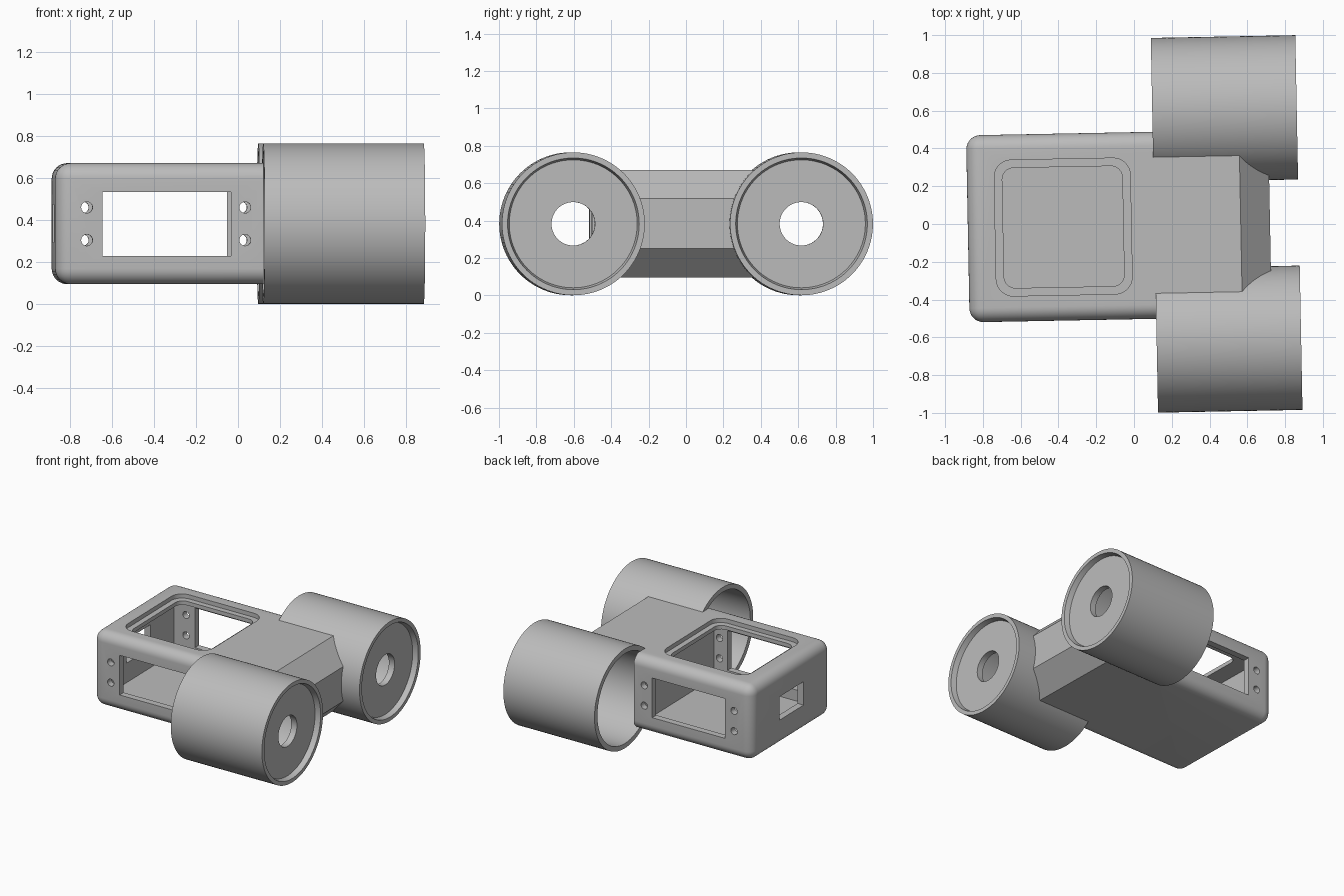
import bpy, bmesh, math
from mathutils import Matrix, Vector

cube = bpy.data.objects.get("Cube")
if cube:
    bpy.data.objects.remove(cube, do_unlink=True)

MID = 0.383                      # height of the centre line
TILT = Matrix.Translation((0, -0.009, 0))
TILT = Matrix.Rotation(math.radians(1.1), 4, 'Z') @ TILT

grey = bpy.data.materials.new("plain_grey")
grey.use_nodes = True
colour = (0.5, 0.5, 0.5, 1)
grey.diffuse_color = colour
grey.node_tree.nodes["Principled BSDF"].inputs["Base Color"].default_value = colour


def make(name, bm):
    bmesh.ops.recalc_face_normals(bm, faces=bm.faces)
    mesh = bpy.data.meshes.new(name)
    bm.to_mesh(mesh)
    bm.free()
    mesh.materials.append(grey)
    ob = bpy.data.objects.new(name, mesh)
    bpy.context.collection.objects.link(ob)
    return ob


def box(name, x0, x1, y0, y1, z0, z1, radius=0):
    """Box whose upright edges may be rounded."""
    bm = bmesh.new()
    bmesh.ops.create_cube(bm, size=1)
    for v in bm.verts:
        v.co = Vector((x1 if v.co.x > 0 else x0,
                       y1 if v.co.y > 0 else y0,
                       z1 if v.co.z > 0 else z0))
    if radius:
        edges = [e for e in bm.edges
                 if abs(e.verts[0].co.z - e.verts[1].co.z) > 0.001]
        bmesh.ops.bevel(bm, geom=edges, offset=radius, segments=8,
                        profile=0.5, affect='EDGES')
    return make(name, bm)


def rod(name, radius, length, centre, axis, sides):
    bm = bmesh.new()
    bmesh.ops.create_cone(bm, cap_ends=True, segments=sides, radius1=radius,
                          radius2=radius, depth=length)
    turn = Matrix.Rotation(math.pi / 2, 4, 'Y' if axis == 'X' else 'X')
    bm.transform(Matrix.Translation(centre) @ turn)
    return make(name, bm)


def cut(target, cutter):
    cutter.hide_render = True
    mod = target.modifiers.new("cut", 'BOOLEAN')
    mod.operation = 'DIFFERENCE'
    mod.solver = 'EXACT'
    mod.object = cutter
    bpy.context.view_layer.objects.active = target
    bpy.ops.object.modifier_apply(modifier=mod.name)
    bpy.data.objects.remove(cutter, do_unlink=True)


def finish(ob):
    ob.data.transform(TILT)
    bpy.ops.object.select_all(action='DESELECT')
    ob.select_set(True)
    bpy.context.view_layer.objects.active = ob
    bpy.ops.object.shade_smooth_by_angle(angle=math.radians(25))


# Housing: side profile with a chamfered nose, extruded across the width
BACK, HALF = -0.88, 0.495
LOW, HIGH = 0.095, 0.672
profile = [(BACK, LOW), (0.565, LOW), (0.72, 0.25),
           (0.72, 0.517), (0.565, HIGH), (BACK, HIGH)]
bm = bmesh.new()
face = bm.faces.new([bm.verts.new((x, -HALF, z)) for x, z in profile])
out = bmesh.ops.extrude_face_region(bm, geom=[face])
for v in out["geom"]:
    if isinstance(v, bmesh.types.BMVert):
        v.co.y = HALF
bmesh.ops.recalc_face_normals(bm, faces=bm.faces)


def is_round(e):
    a, b = (v.co for v in e.verts)
    at_back = max(a.x, b.x) < BACK + 0.01
    long_edge = abs(a.x - b.x) > 1
    return at_back or long_edge


bmesh.ops.bevel(bm, geom=[e for e in bm.edges if is_round(e)], offset=0.075,
                segments=8, profile=0.5, affect='EDGES')
housing = make("housing", bm)

# Hollow bay, top opening with ledge, side windows and end slot
cut(housing, box("bay", -0.83, 0.07, -0.445, 0.445, 0.145, 0.61))
cut(housing, box("ledge", -0.735, -0.015, -0.36, 0.36, 0.64, 0.8, 0.09))
cut(housing, box("opening", -0.693, -0.057, -0.318, 0.318, 0.5, 0.8, 0.06))
cut(housing, box("windows", -0.655, -0.043, -0.7, 0.7, 0.23, 0.535))
cut(housing, box("slot", -1, -0.75, -0.15, 0.15, 0.295, 0.475))
for x in (-0.73, 0.024):
    for z in (0.305, 0.461):
        cut(housing, rod("screw", 0.027, 1.4, (x, 0, z), 'Y', 24))

# Clear the bores of both tubes out of the housing
TUBE_Y = 0.61
for side in (-1, 1):
    cut(housing, rod("bore", 0.362, 1, (0.612, side * TUBE_Y, MID), 'X', 96))
finish(housing)

# Tubes: open at one end, recessed disc with a centre hole at the other
section = [(0.108, 0.382), (0.873, 0.382), (0.873, 0.352), (0.833, 0.342),
           (0.833, 0.116), (0.785, 0.116), (0.785, 0.345), (0.108, 0.345)]
for side, name in ((-1, "front_tube"), (1, "back_tube")):
    bm = bmesh.new()
    verts = [bm.verts.new((x, 0, r)) for x, r in section]
    edges = [bm.edges.new((verts[i - 1], verts[i])) for i in range(len(verts))]
    bmesh.ops.spin(bm, geom=verts + edges, cent=(0, 0, 0), axis=(1, 0, 0),
                   angle=math.tau, steps=96, use_merge=True)
    bmesh.ops.remove_doubles(bm, verts=bm.verts, dist=0.0001)
    bm.transform(Matrix.Translation((0, side * TUBE_Y, MID)))
    finish(make(name, bm))
